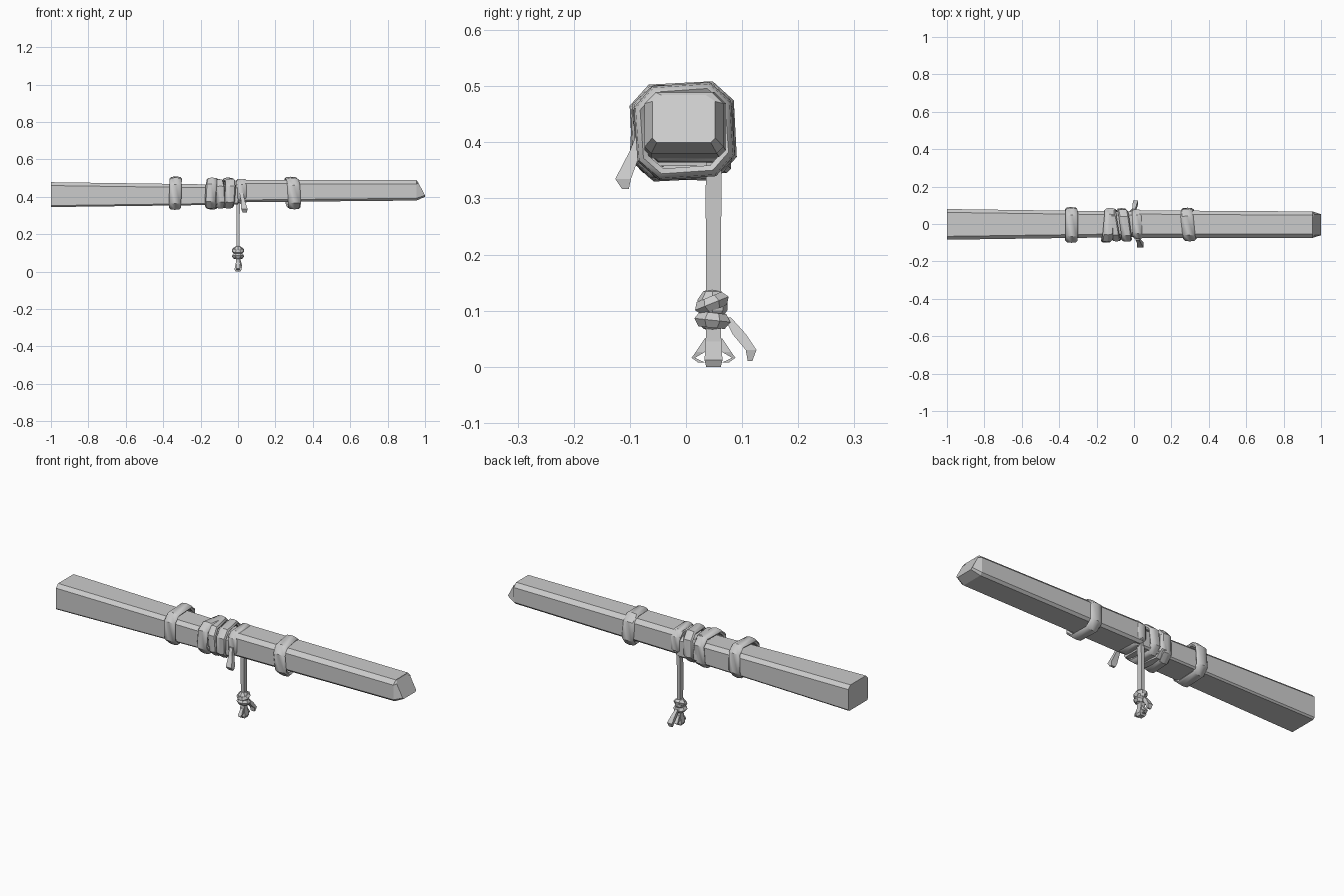
import bpy
import bmesh
from math import sin, cos, tau, radians
from mathutils import Vector, Matrix

cube = bpy.data.objects.get("Cube")
if cube:
    bpy.data.objects.remove(cube)

GREY = (0.6, 0.6, 0.6, 1)
grey = bpy.data.materials.new("plain grey")
grey.use_nodes = True
grey.diffuse_color = GREY
grey.node_tree.nodes["Principled BSDF"].inputs["Base Color"].default_value = GREY


def finish(name, bm, smooth=None):
    bmesh.ops.recalc_face_normals(bm, faces=bm.faces)
    mesh = bpy.data.meshes.new(name)
    bm.to_mesh(mesh)
    bm.free()
    mesh.materials.append(grey)
    ob = bpy.data.objects.new(name, mesh)
    bpy.context.collection.objects.link(ob)
    if smooth:
        bpy.ops.object.select_all(action="DESELECT")
        ob.select_set(True)
        bpy.context.view_layer.objects.active = ob
        bpy.ops.object.shade_smooth_by_angle(angle=radians(smooth))
    return ob


def loft(name, rings, closed=False, smooth=None):
    """Skin a list of equal rings; either loop round or cap both ends."""
    bm = bmesh.new()
    loops = [[bm.verts.new(p) for p in ring] for ring in rings]
    pairs = list(zip(loops, loops[1:]))
    if closed:
        pairs.append((loops[-1], loops[0]))
    else:
        bm.faces.new(loops[0])
        bm.faces.new(loops[-1])
    for a, b in pairs:
        n = len(a)
        for i in range(n):
            j = (i + 1) % n
            bm.faces.new((a[i], a[j], b[j], b[i]))
    return finish(name, bm, smooth)


def chamfered(y0, y1, z0, z1, top, low):
    """Outline of a rectangle with cut corners, as (y, z) pairs."""
    return [(y0 + low, z0), (y1 - low, z0), (y1, z0 + low), (y1, z1 - top),
            (y1 - top, z1), (y0 + top, z1), (y0, z1 - top), (y0, z0 + low)]


def section(x, *outline):
    return [Vector((x, y, z)) for y, z in chamfered(*outline)]


# Two lengths of the beam, meeting under the binding
loft("beam_thick_half", [
    section(-1, -.084, .08, .345, .478, .018, .008),
    section(0, -.07, .066, .358, .464, .018, .008)])

tip = section(.955, -.074, .067, .38, .489, .02, .012)
end = section(1, -.06, .052, .4, .489, .016, .008)
for p in end:
    p.x -= max(0, p.z - .415) * .6      # the end leans back towards the top
    p.z = min(p.z, .484)
loft("beam_thin_half", [
    section(-.012, -.064, .062, .38, .482, .02, .012),
    section(.01, -.074, .073, .371, .49, .02, .012), tip, end])


def strap(name, x, width, y0, y1, z0, z1, thick=.02, lean_y=0, lean_z=0, roll=0, cut=.036):
    """Rounded band wrapped round the beam; sizes are its outer limits."""
    mid = Vector((0, (y0 + y1) / 2, (z0 + z1) / 2))
    turn = Matrix.Rotation(radians(roll), 3, "X")
    outer = chamfered(y0, y1, z0, z1, cut, cut)
    inner = chamfered(y0 + thick, y1 - thick, z0 + thick, z1 - thick, cut * .7, cut * .7)
    # across the band (-1..1) and through its thickness (0 inside, 1 outside)
    profile = [(-.8, 0), (-1, .45), (-.75, .85), (0, 1), (.75, .85), (1, .45), (.8, 0)]
    rings = []
    for o, i in zip(outer, inner):
        ring = []
        for across, depth in profile:
            p = Vector((0, *i)).lerp(Vector((0, *o)), depth) - mid
            p = turn @ p
            p.x = x + across * width / 2 + lean_y * p.y + lean_z * p.z
            ring.append(p + mid)
        rings.append(ring)
    return loft(name, rings, closed=True, smooth=40)


strap("strap_outer_thick", -.335, .065, -.098, .088, .333, .506, lean_z=.03, roll=3)
strap("strap_centre_a", -.138, .058, -.098, .084, .334, .5, lean_y=.1, lean_z=.05, roll=-3)
strap("strap_centre_b", -.105, .046, -.092, .082, .338, .496, lean_y=-.16, lean_z=-.06, roll=2)
strap("strap_centre_c", -.052, .055, -.092, .082, .34, .5, lean_y=-.14, lean_z=.06, roll=4)
strap("strap_cord_loop", .018, .05, -.08, .078, .364, .496, thick=.014, lean_y=-.05, cut=.03)
strap("strap_outer_thin", .292, .068, -.09, .084, .336, .504, lean_y=-.1, lean_z=-.06, roll=4)


def strip(name, *stations):
    """Tapered four sided strip; each station is centre, half x, half y."""
    rings = []
    for x, y, z, hx, hy in stations:
        rings.append([Vector((x + sx * hx, y + sy * hy, z))
                      for sx, sy in ((-1, -1), (1, -1), (1, 1), (-1, 1))])
    return loft(name, rings)


# Hanging cord and the loose end at the front of the binding
strip("hanging_cord", (.004, .05, .42, .011, .014), (0, .049, .3, .009, .014),
      (0, .049, .12, .009, .013))
strip("front_loose_end", (.018, -.076, .42, .01, .01), (.025, -.09, .385, .01, .01),
      (.034, -.112, .335, .017, .014), (.036, -.108, .317, .012, .006))


def lump(name, centre, radii, tilt):
    bm = bmesh.new()
    bmesh.ops.create_uvsphere(bm, u_segments=8, v_segments=5, radius=1)
    place = (Matrix.Translation(centre) @ Matrix.Rotation(radians(tilt), 4, "X")
             @ Matrix.Diagonal((*radii, 1)))
    bmesh.ops.transform(bm, matrix=place, verts=bm.verts)
    return finish(name, bm)


def coil(name, centre, radius, thick, tilt):
    """Low sided ring of cord round the knot."""
    turn = Matrix.Rotation(radians(tilt), 3, "X")
    rings = []
    for i in range(8):
        a = tau * (i + .5) / 8
        ring = []
        for j in range(5):
            b = tau * j / 5
            r = radius + thick * cos(b)
            ring.append(turn @ Vector((r * cos(a), r * sin(a), thick * sin(b))) + Vector(centre))
        rings.append(ring)
    return loft(name, rings, closed=True)


# Knot
lump("knot_top", (0, .047, .11), (.026, .028, .03), 0)
coil("knot_upper_coil", (0, .046, .113), .022, .013, 22)
coil("knot_lower_coil", (0, .047, .083), .021, .014, -6)
lump("knot_base", (0, .047, .082), (.024, .026, .018), 0)

# Frayed ends below the knot
strip("tail_middle", (0, .049, .075, .011, .013), (0, .049, .045, .012, .014),
      (0, .049, .012, .019, .016), (0, .049, 0, .013, .013))
strip("tail_back", (0, .074, .088, .007, .006), (.004, .095, .058, .011, .012),
      (.008, .116, .03, .014, .0095), (.008, .114, .01, .01, .004))
for side, label in ((-1, "front"), (1, "rear")):
    strip("tail_flare_" + label, (0, .049 + side * .01, .05, .007, .006),
          (0, .049 + side * .024, .026, .01, .008),
          (0, .049 + side * .036, .016, .008, .003),
          (0, .049 + side * .022, .008, .008, .006))
